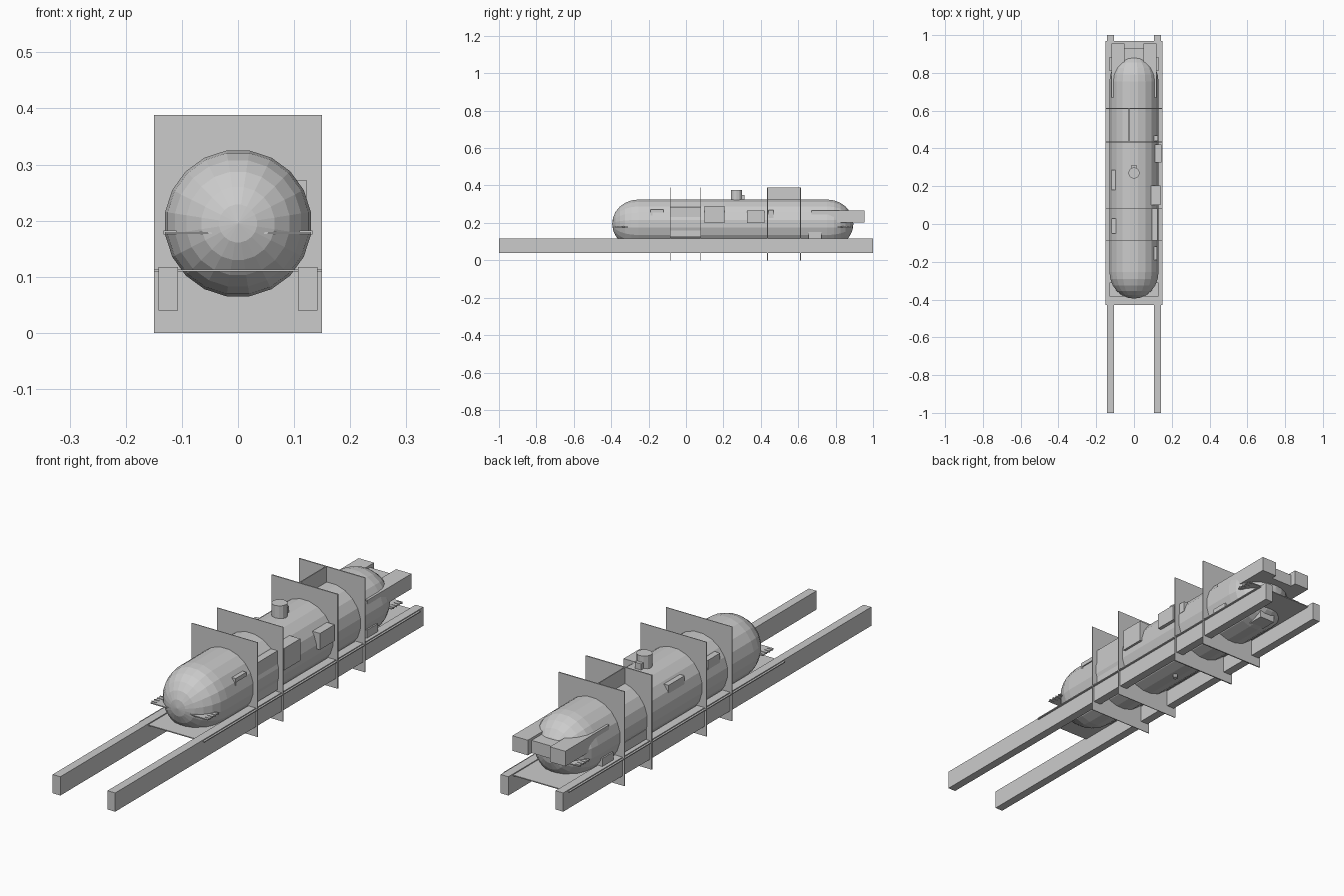
import bpy, bmesh, math
from mathutils import Vector

if "Cube" in bpy.data.objects:
    bpy.data.objects.remove(bpy.data.objects["Cube"])


def finish(name, bm):
    bmesh.ops.recalc_face_normals(bm, faces=bm.faces)
    mesh = bpy.data.meshes.new(name)
    bm.to_mesh(mesh)
    bm.free()
    obj = bpy.data.objects.new(name, mesh)
    bpy.context.collection.objects.link(obj)
    return obj


def box(name, x, y, z):
    """Box from (min, max) ranges on each axis."""
    bm = bmesh.new()
    bmesh.ops.create_cube(bm, size=1)
    for v in bm.verts:
        v.co = Vector([(r[0] + r[1]) / 2 + c * (r[1] - r[0])
                       for c, r in zip(v.co, (x, y, z))])
    return finish(name, bm)


def pair(name, x, y, z):
    box(name + "_right", x, y, z)
    box(name + "_left", (-x[1], -x[0]), y, z)


def cylinder(name, x, y, z, radius, sides=12):
    bm = bmesh.new()
    bmesh.ops.create_cone(bm, cap_ends=True, segments=sides, radius1=radius,
                          radius2=radius, depth=z[1] - z[0])
    bmesh.ops.translate(bm, verts=bm.verts, vec=(x, y, (z[0] + z[1]) / 2))
    return finish(name, bm)


# Capsule tank with 20 flat sides and rounded ends
R, SIDES, CAP, STEPS, CZ = 0.1315, 20, 0.14, 6, 0.195
front, back = -0.395, 0.895
profile = []
for i in range(1, STEPS + 1):
    a = i / STEPS * math.pi / 2
    profile.append((front + CAP * (1 - math.cos(a)), R * math.sin(a)))
profile += [(front + back - y, r) for y, r in reversed(profile)]

bm = bmesh.new()
rings = []
for y, r in profile:
    angles = [(k + 0.5) * 2 * math.pi / SIDES for k in range(SIDES)]
    rings.append([bm.verts.new((r * math.cos(a), y, CZ + r * math.sin(a))) for a in angles])
for r0, r1 in zip(rings, rings[1:]):
    for k in range(SIDES):
        n = (k + 1) % SIDES
        bm.faces.new((r0[k], r0[n], r1[n], r1[k]))
for y, ring in ((front, rings[0]), (back, rings[-1])):
    tip = bm.verts.new((0, y, CZ))
    for k in range(SIDES):
        bm.faces.new((tip, ring[k], ring[(k + 1) % SIDES]))
finish("tank", bm)

# Chassis rails and deck
pair("rail", (0.107, 0.142), (-1, 1), (0.04, 0.117))
box("deck", (-0.15, 0.15), (-0.43, 0.97), (0.109, 0.113))

# Upright bulkhead plates, with a divider between the rear two
for i, (y, t) in enumerate(((-0.085, 0.003), (0.08, 0.003), (0.435, 0.005), (0.612, 0.005))):
    box(f"bulkhead_{i + 1}", (-0.15, 0.15), (y - t / 2, y + t / 2), (0, 0.388))
box("divider_plate", (-0.029, -0.025), (0.435, 0.612), (0.12, 0.388))

# Filler neck with hinge, and drain below
cylinder("filler_neck", 0, 0.27, (0.30, 0.376), 0.03)
box("filler_hinge", (-0.014, 0.014), (0.29, 0.312), (0.318, 0.35))
cylinder("drain", 0, 0.26, (0.05, 0.08), 0.01, 8)
box("rear_sump", (-0.035, 0.035), (0.77, 0.84), (0.068, 0.11))

# Equipment boxes on the right side
box("front_step_box", (0.095, 0.122), (-0.19, -0.12), (0.255, 0.272))
box("front_step_leg", (0.095, 0.122), (-0.19, -0.18), (0.22, 0.272))
box("right_panel", (0.09, 0.125), (-0.085, 0.08), (0.125, 0.285))
box("right_locker", (0.09, 0.14), (0.1, 0.205), (0.2, 0.29))
box("right_small_locker", (0.11, 0.145), (0.325, 0.42), (0.2, 0.267))
box("right_latch", (0.105, 0.128), (0.44, 0.468), (0.225, 0.27))

# Equipment boxes on the left side
box("left_panel", (-0.127, -0.095), (0.435, 0.612), (0.12, 0.16))
box("left_locker", (-0.12, -0.085), (-0.05, 0.03), (0.2, 0.285))
box("left_small_locker", (-0.12, -0.095), (0.18, 0.285), (0.225, 0.28))

# Rear boxes, crosspiece and low blocks
pair("rear_box", (0.05, 0.12), (0.67, 0.955), (0.203, 0.265))
box("rear_crosspiece", (-0.05, 0.05), (0.84, 0.93), (0.203, 0.255))
pair("rear_block", (0.095, 0.128), (0.655, 0.725), (0.11, 0.15))

# Slatted fins at each end of the tank
for end, y0, y1 in (("front", -0.383, -0.31), ("rear", 0.81, 0.883)):
    box(end + "_fin", (-0.13, 0.13), (y0, y1), (0.176, 0.180))
    for i in range(4):
        y = y0 + 0.01 + i * 0.018
        pair(f"{end}_slat_{i + 1}", (0.11, 0.133), (y, y + 0.004), (0.175, 0.182))
